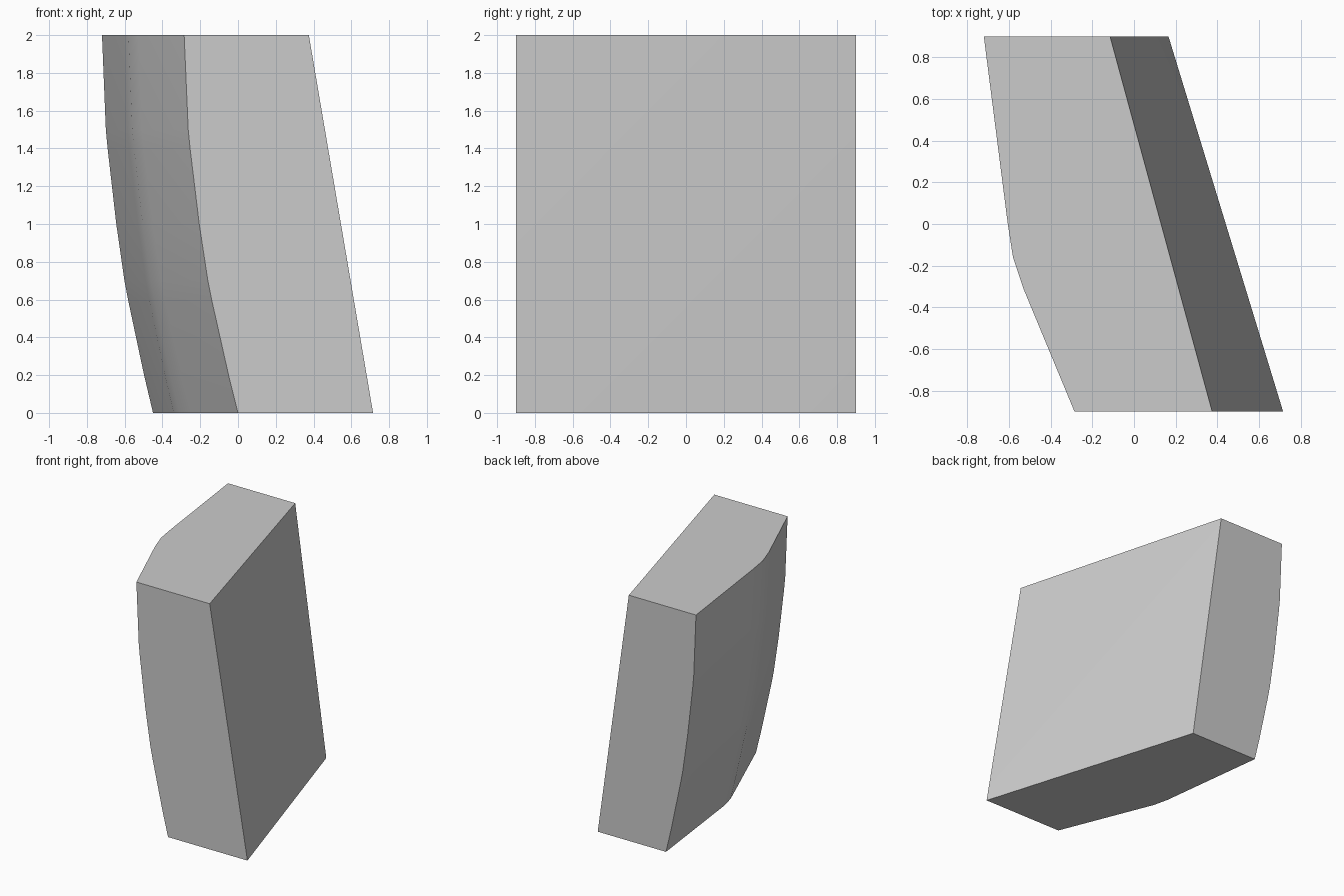
import bpy, bmesh, math

if "Cube" in bpy.data.objects:
    bpy.data.objects.remove(bpy.data.objects["Cube"])

# Left-side outline (x, y) at the bottom and top, from front to back
bottom = [(0.0, -0.9), (-0.25, -0.28), (-0.31, -0.13), (-0.34, 0.0), (-0.45, 0.9)]
top = [(-0.285, -0.9), (-0.53, -0.31), (-0.58, -0.16), (-0.605, 0.0), (-0.72, 0.9)]
# Height and blend from bottom outline to top outline (bulging side)
rows = [(0, 0), (0.2, 0.175), (0.6, 0.49), (0.7, 0.56), (1.0, 0.72),
        (1.4, 0.89), (1.5, 0.925), (2.0, 1.0)]

bm = bmesh.new()
grid = []
for z, t in rows:
    grid.append([bm.verts.new((a[0] + (b[0] - a[0]) * t, a[1] + (b[1] - a[1]) * t, z))
                 for a, b in zip(bottom, top)])

# Bulging left side
for lo, hi in zip(grid, grid[1:]):
    for i in range(len(bottom) - 1):
        bm.faces.new((lo[i], hi[i], hi[i + 1], lo[i + 1]))

# Leaning right side, split along its diagonal
fb, bb, ft, bt = [bm.verts.new(c) for c in
                  ((0.715, -0.9, 0), (0.165, 0.9, 0), (0.375, -0.9, 2), (-0.115, 0.9, 2))]
bm.faces.new((fb, bb, bt))
bm.faces.new((fb, bt, ft))

# Flat front, back, bottom and top
bm.faces.new([r[0] for r in grid] + [ft, fb])
bm.faces.new([r[-1] for r in grid] + [bt, bb])
bm.faces.new(grid[0] + [bb, fb])
bm.faces.new(grid[-1] + [bt, ft])
bmesh.ops.recalc_face_normals(bm, faces=bm.faces)

mesh = bpy.data.meshes.new("leaning_block")
bm.to_mesh(mesh)
bm.free()
block = bpy.data.objects.new("leaning_block", mesh)
bpy.context.collection.objects.link(block)
bpy.context.view_layer.objects.active = block
block.select_set(True)
bpy.ops.object.shade_smooth_by_angle(angle=math.radians(25))
